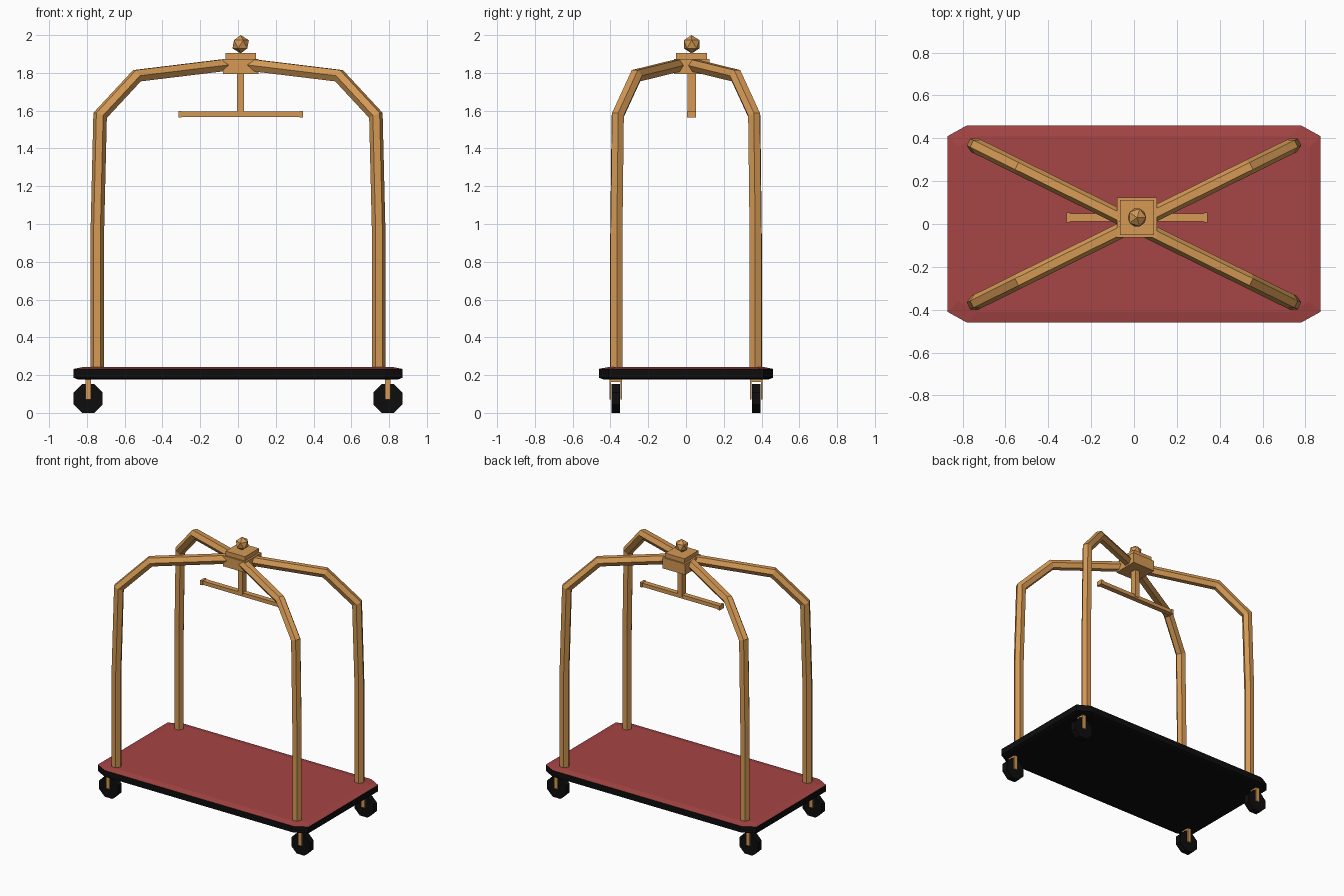
import bpy, bmesh, math
from mathutils import Vector, Matrix

if "Cube" in bpy.data.objects:
    bpy.data.objects.remove(bpy.data.objects["Cube"])


def material(name, rgb):
    m = bpy.data.materials.new(name)
    m.diffuse_color = (*rgb, 1)
    m.use_nodes = True
    m.node_tree.nodes["Principled BSDF"].inputs["Base Color"].default_value = m.diffuse_color
    return m


BRASS = material("brass", (0.66, 0.32, 0.09))
RED = material("red carpet", (0.38, 0.058, 0.058))
BLACK = material("black rubber", (0.004, 0.004, 0.004))


def finish(name, bm, *mats):
    bmesh.ops.recalc_face_normals(bm, faces=bm.faces)
    me = bpy.data.meshes.new(name)
    bm.to_mesh(me)
    bm.free()
    for m in mats:
        me.materials.append(m)
    ob = bpy.data.objects.new(name, me)
    bpy.context.collection.objects.link(ob)
    return ob


def add_box(bm, center, size):
    bmesh.ops.create_cube(bm, size=1, matrix=Matrix.Translation(center) @ Matrix.Diagonal((*size, 1)))


def loft(bm, rings):
    """Skin a list of point rings and cap both ends."""
    vs = [[bm.verts.new(p) for p in r] for r in rings]
    n = len(vs[0])
    for a, b in zip(vs, vs[1:]):
        for i in range(n):
            bm.faces.new((a[i], a[(i + 1) % n], b[(i + 1) % n], b[i]))
    bm.faces.new(vs[0])
    bm.faces.new(vs[-1])


# Platform: chamfered slab, black sides and underside, red top
def deck_ring(z, inset):
    x, y, cx, cy = 0.87 - inset, 0.46 - inset, 0.09, 0.05
    q = [(x, -y + cy), (x, y - cy), (x - cx, y), (-x + cx, y),
         (-x, y - cy), (-x, -y + cy), (-x + cx, -y), (x - cx, -y)]
    return [(a, b, z) for a, b in q]


bm = bmesh.new()
loft(bm, [deck_ring(0.178, 0.02), deck_ring(0.186, 0), deck_ring(0.233, 0), deck_ring(0.243, 0.05)])
bmesh.ops.recalc_face_normals(bm, faces=bm.faces)
for f in bm.faces:
    f.material_index = 1 if f.normal.z > 0.5 else 0
finish("platform", bm, BLACK, RED)

# Legs: six-sided tubes curving in along the diagonals to the hub
PROFILE = [(0.745, 0.235), (0.745, 0.95), (0.73, 1.575), (0.535, 1.785), (0.0, 1.85)]
R = 0.036
for sx, xn in ((-1, "left"), (1, "right")):
    for sy, yn in ((-1, "front"), (1, "back")):
        pts = [Vector((sx * r, sy * r * 0.495, z)) for r, z in PROFILE]
        side = Vector((-sy * 0.495, sx, 0)).normalized()
        dirs = [(b - a).normalized() for a, b in zip(pts, pts[1:])]
        rings = []
        for i, p in enumerate(pts):
            d0, d1 = dirs[max(i - 1, 0)], dirs[min(i, len(dirs) - 1)]
            t = (d0 + d1).normalized()
            nrm = side.cross(t) / t.dot(d0)
            rings.append([p + R * (side * math.cos(k * math.pi / 3) + nrm * math.sin(k * math.pi / 3))
                          for k in range(6)])
        bm = bmesh.new()
        loft(bm, rings)
        finish(f"{yn}_{xn}_leg", bm, BRASS)

        # Caster: octagonal wheel in a two-sided fork
        cx, cy = sx * 0.793, sy * 0.372
        bm = bmesh.new()
        bmesh.ops.create_cone(bm, cap_ends=True, segments=8, radius1=0.083, radius2=0.083, depth=0.046,
                              matrix=Matrix.Translation((cx, cy, 0.081))
                              @ Matrix.Rotation(math.pi / 2, 4, 'X') @ Matrix.Rotation(math.pi / 8, 4, 'Z'))
        low = min(v.co.z for v in bm.verts)
        bmesh.ops.translate(bm, verts=bm.verts, vec=(0, 0, -low))
        finish(f"{yn}_{xn}_wheel", bm, BLACK)
        bm = bmesh.new()
        for s in (-1, 1):
            add_box(bm, (cx, cy + s * 0.028, 0.126), (0.03, 0.008, 0.112))
        add_box(bm, (cx, cy, 0.173), (0.03, 0.06, 0.018))
        finish(f"{yn}_{xn}_fork", bm, BRASS)

# Hub, cap and finial, slightly off centre
HX, HY = 0.014, 0.03
bm = bmesh.new()
add_box(bm, (HX, HY, 1.833), (0.188, 0.188, 0.08))
finish("hub", bm, BRASS)
bm = bmesh.new()
add_box(bm, (HX, HY, 1.886), (0.16, 0.164, 0.038))
finish("hub_cap", bm, BRASS)
bm = bmesh.new()
bmesh.ops.create_icosphere(bm, subdivisions=1, radius=0.0485, matrix=Matrix.Translation((HX, HY, 1.9515)))
finish("finial", bm, BRASS)

# Hanging rail with end caps and its drop post
bm = bmesh.new()
add_box(bm, (HX, HY, 1.69), (0.037, 0.045, 0.22))
finish("rail_post", bm, BRASS)
bm = bmesh.new()
add_box(bm, (HX, HY, 1.581), (0.63, 0.038, 0.028))
for s in (-1, 1):
    add_box(bm, (HX + s * 0.321, HY, 1.581), (0.018, 0.048, 0.034))
finish("hanging_rail", bm, BRASS)
